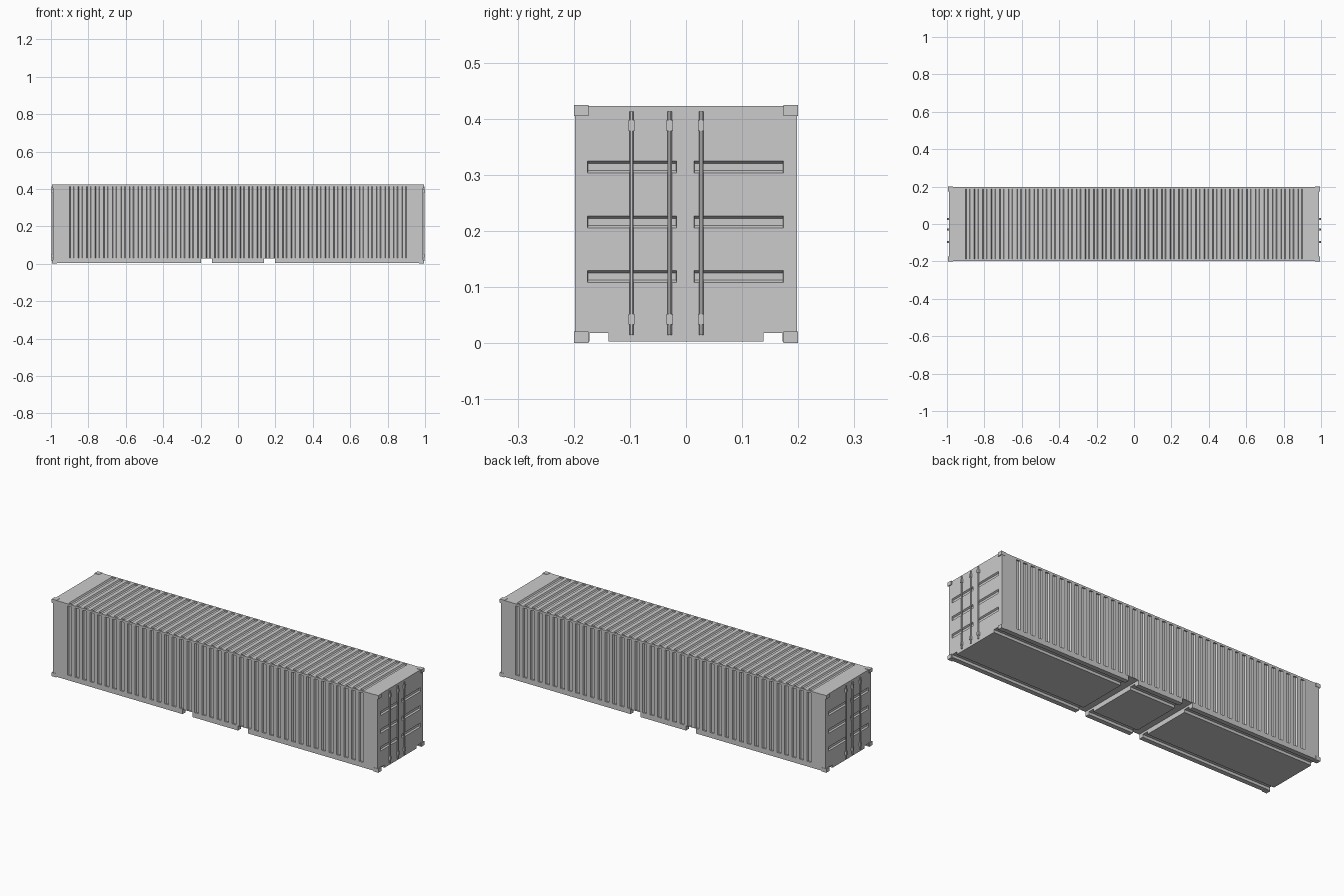
import bpy, bmesh
from math import radians
from mathutils import Matrix, Vector

if "Cube" in bpy.data.objects:
    bpy.data.objects.remove(bpy.data.objects["Cube"])


def finish(name, bm):
    bmesh.ops.recalc_face_normals(bm, faces=bm.faces[:])
    mesh = bpy.data.meshes.new(name)
    bm.to_mesh(mesh)
    bm.free()
    ob = bpy.data.objects.new(name, mesh)
    bpy.context.collection.objects.link(ob)
    return ob


def add_box(bm, x0, x1, y0, y1, z0, z1):
    m = Matrix.Translation(((x0 + x1) / 2, (y0 + y1) / 2, (z0 + z1) / 2))
    bmesh.ops.create_cube(bm, size=1, matrix=m @ Matrix.Diagonal((x1 - x0, y1 - y0, z1 - z0, 1)))


def add_groove(bm, pos, out, along, length, width, inner, depth, end_taper=0.0):
    """Trapezoid groove cutter: width at the surface, inner width at the bottom."""
    out, along = Vector(out), Vector(along)
    across = out.cross(along)
    for v in bmesh.ops.create_cube(bm, size=2)["verts"]:
        a, b, c = v.co
        w = width + c * (width - inner)
        l = length + c * end_taper
        v.co = Vector(pos) + across * (a * w / 2) + along * (b * l / 2) + out * (c * depth)


def cut(target, cutter):
    mod = target.modifiers.new(cutter.name, 'BOOLEAN')
    mod.operation = 'DIFFERENCE'
    mod.solver = 'EXACT'
    mod.object = cutter
    bpy.context.view_layer.objects.active = target
    bpy.ops.object.modifier_apply(modifier=mod.name)
    bpy.data.objects.remove(cutter)


EX, SY, Z0, Z1 = 0.99, 0.198, 0.003, 0.423

# Container body
bm = bmesh.new()
add_box(bm, -EX, EX, -SY, SY, Z0, Z1)
body = finish("container_body", bm)

# Corrugation in both long walls and the roof
bm = bmesh.new()
count, gw = 40, 0.024
for i in range(count):
    x = -0.9 + gw / 2 + i * (1.8 - gw) / (count - 1)
    for s in (-1, 1):
        add_groove(bm, (x, s * SY, 0.2215), (0, s, 0), (0, 0, 1), 0.381, gw, 0.015, 0.008)
    add_groove(bm, (x, 0, Z1), (0, 0, 1), (0, 1, 0), 0.376, gw, 0.015, 0.008)

# Horizontal door recesses at both ends
for s in (-1, 1):
    for z in (0.119, 0.216, 0.314):
        for y in (-0.096, 0.094):
            add_groove(bm, (s * EX, y, z), (s, 0, 0), (0, 1, 0), 0.159, 0.022, 0.013, 0.008, 0.002)
cut(body, finish("groove_cutter", bm))

# Lengthwise channels in the underside
bm = bmesh.new()
for y in (-0.172, 0.138):
    add_box(bm, -1.1, 1.1, y, y + 0.034, -0.05, 0.018)
cut(body, finish("channel_cutter", bm))

# Forklift pockets across the underside
bm = bmesh.new()
for x in (-0.199, 0.138):
    add_box(bm, x, x + 0.061, -0.3, 0.3, -0.05, 0.029)
cut(body, finish("pocket_cutter", bm))

# Corner castings
bm = bmesh.new()
for sx in (-1, 1):
    for sy in (-1, 1):
        for z0, z1 in ((0, 0.021), (0.405, 0.425)):
            x0, x1 = sorted((sx * 0.967, sx * 0.995))
            y0, y1 = sorted((sy * 0.174, sy * 0.2))
            add_box(bm, x0, x1, y0, y1, z0, z1)
finish("corner_castings", bm)

# Door locking rods with their brackets
rods, brackets = bmesh.new(), bmesh.new()
for s in (-1, 1):
    for y in (-0.097, -0.029, 0.027):
        bmesh.ops.create_cone(rods, cap_ends=True, segments=8, radius1=0.0042, radius2=0.0042, depth=0.398,
                              matrix=Matrix.Translation((s * 0.9945, y, 0.214)) @ Matrix.Rotation(radians(22.5), 4, 'Z'))
        for z in (0.043, 0.388):
            x0, x1 = sorted((s * 0.988, s * 1.0))
            add_box(brackets, x0, x1, y - 0.0055, y + 0.0055, z - 0.0095, z + 0.0095)
finish("locking_rods", rods)
finish("rod_brackets", brackets)
